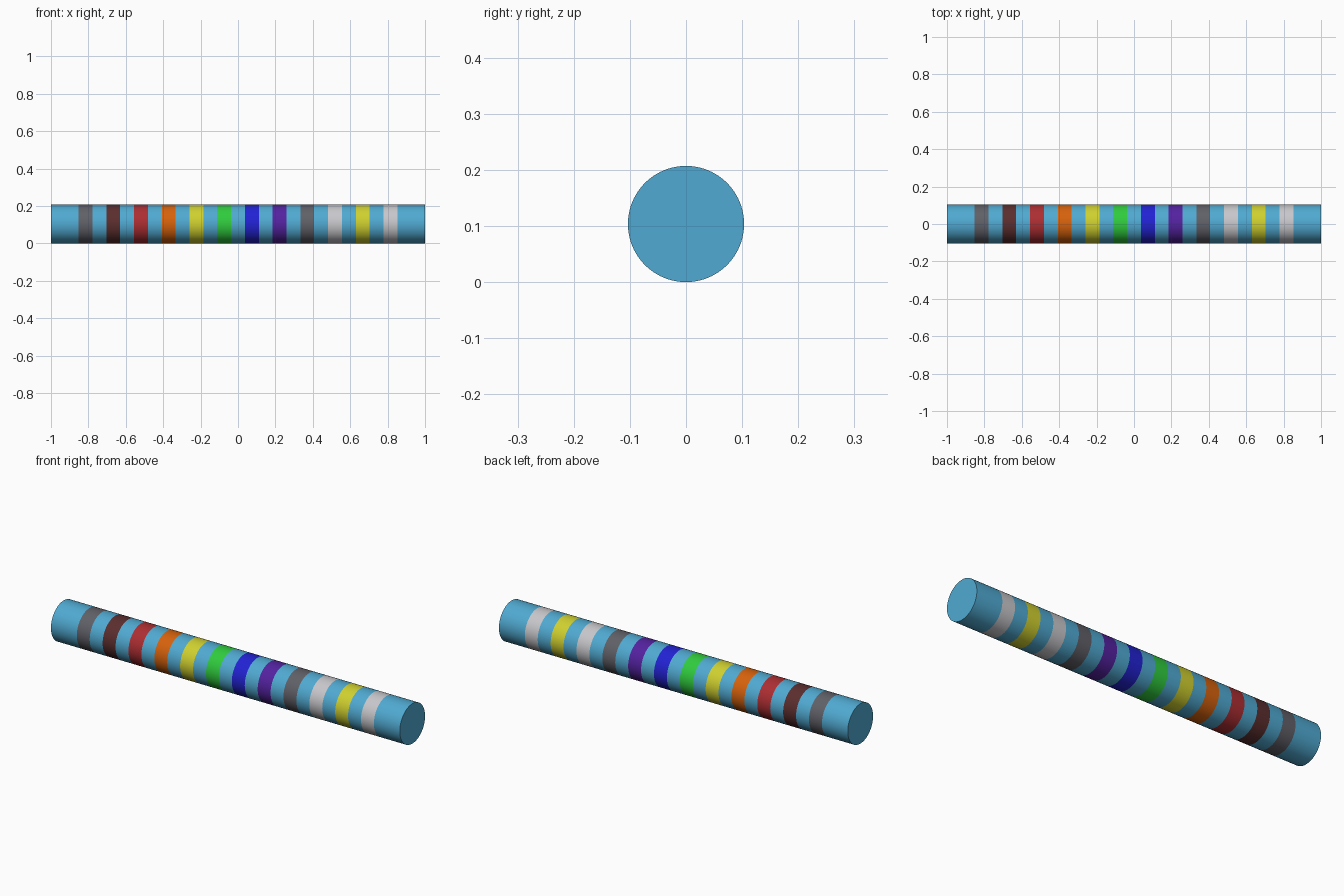
import bpy, bmesh, math
from mathutils import Matrix

if "Cube" in bpy.data.objects:
    bpy.data.objects.remove(bpy.data.objects["Cube"], do_unlink=True)

LENGTH, RADIUS, SIDES = 2.0, 0.1035, 96
SLOTS = 27                      # equal slices along the rod; every other one is a band
STEP = LENGTH / SLOTS

# Flat colours, as sRGB 0-255
COLOURS = {
    "sky blue": (80, 170, 210), "grey": (96, 96, 104), "brown": (92, 46, 46),
    "red": (172, 46, 50), "orange": (214, 98, 12), "yellow": (208, 208, 48),
    "green": (48, 204, 62), "blue": (34, 34, 212), "purple": (84, 34, 160),
    "white": (200, 200, 204),
}
BANDS = ["grey", "brown", "red", "orange", "yellow", "green",
         "blue", "purple", "grey", "white", "yellow", "white"]


def linear(c):
    c /= 255
    return c / 12.92 if c <= 0.04045 else ((c + 0.055) / 1.055) ** 2.4


def make_material(name, rgb):
    mat = bpy.data.materials.new(name)
    mat.use_nodes = True
    colour = (*[linear(c) for c in rgb], 1)
    mat.diffuse_color = colour
    bsdf = next(n for n in mat.node_tree.nodes if n.type == "BSDF_PRINCIPLED")
    bsdf.inputs["Base Color"].default_value = colour
    return mat


# Rod: a cylinder lying along x, resting on the ground
bm = bmesh.new()
bmesh.ops.create_cone(
    bm, cap_ends=True, segments=SIDES, radius1=RADIUS, radius2=RADIUS, depth=LENGTH,
    matrix=Matrix.Translation((0, 0, RADIUS)) @ Matrix.Rotation(math.pi / 2, 4, "Y"))

# Cut the rod at every band edge
for i in range(2, SLOTS - 1):
    bmesh.ops.bisect_plane(bm, geom=bm.verts[:] + bm.edges[:] + bm.faces[:],
                           plane_co=(-LENGTH / 2 + i * STEP, 0, 0), plane_no=(1, 0, 0))

# Colour the bands by position along the rod
names = list(COLOURS)
for f in bm.faces:
    slot = int((f.calc_center_median().x + LENGTH / 2) / STEP)
    if 2 <= slot <= SLOTS - 3 and slot % 2 == 0:
        f.material_index = names.index(BANDS[slot // 2 - 1])

mesh = bpy.data.meshes.new("banded_rod")
bm.to_mesh(mesh)
bm.free()
for name, rgb in COLOURS.items():
    mesh.materials.append(make_material(name, rgb))

rod = bpy.data.objects.new("banded_rod", mesh)
bpy.context.collection.objects.link(rod)
bpy.ops.object.select_all(action="DESELECT")
rod.select_set(True)
bpy.context.view_layer.objects.active = rod
bpy.ops.object.shade_smooth_by_angle(angle=math.radians(30))
